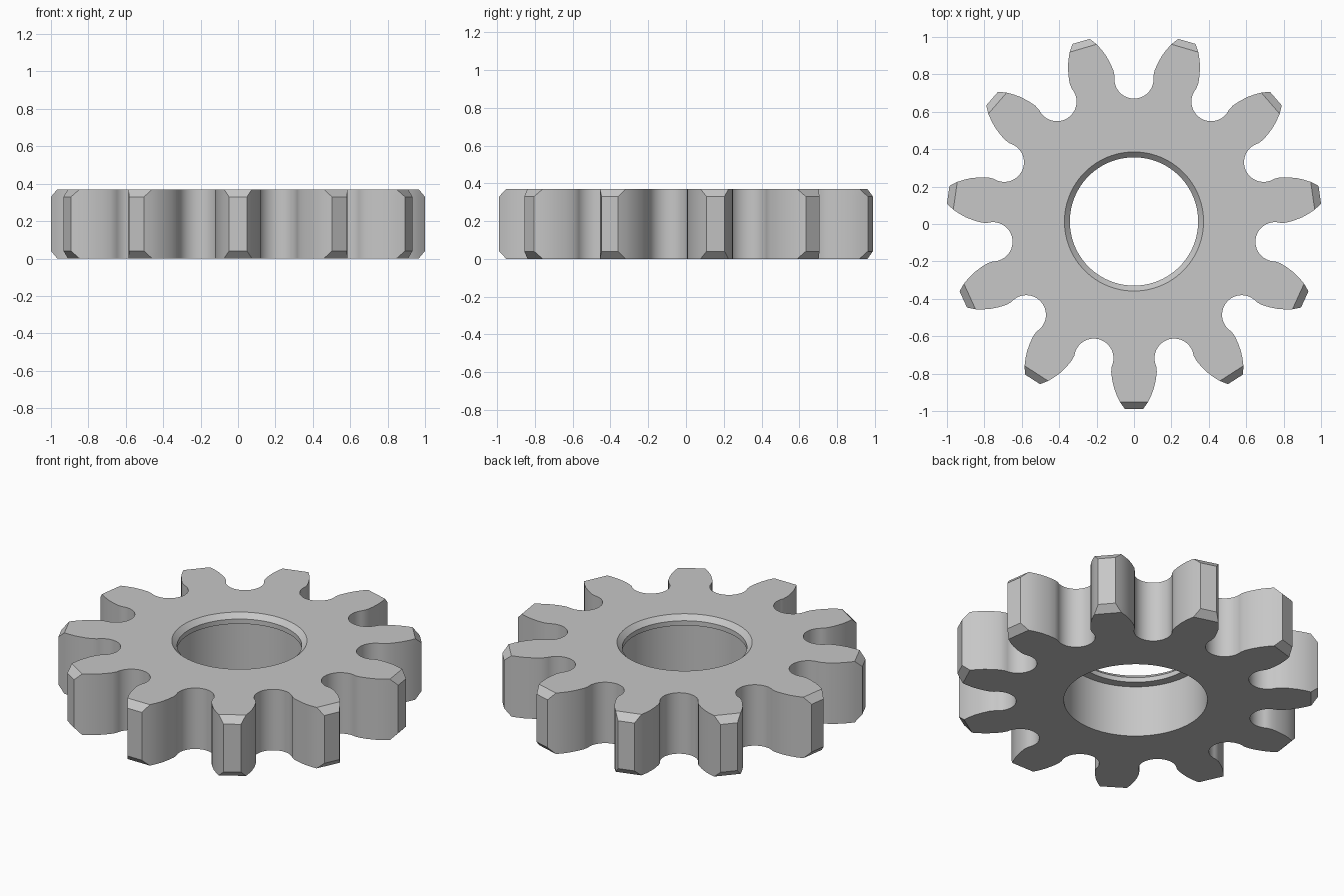
import bpy
import bmesh
from math import sin, cos, pi, radians

if "Cube" in bpy.data.objects:
    bpy.data.objects.remove(bpy.data.objects["Cube"])

TEETH = 11
HEIGHT = 0.37
CHAMFER = 0.04
CENTRE_Y = 0.0135
HOLE_SEGMENTS = 96

# Half a tooth as (half width, radius), from tip to the undercut
TIP, SHOULDER = (0.048, 1.0034), (0.075, 0.9655)
flank = [SHOULDER, (0.092, 0.93), (0.106, 0.893), (0.117, 0.845), (0.122, 0.805)]

# Round root between two teeth
half_pitch = pi / TEETH
root_r = 0.105
root_x, root_y = 0.762 * sin(half_pitch), 0.762 * cos(half_pitch)
start, end = radians(-205), -pi / 2 - half_pitch
STEPS = 14
root = []
for i in range(STEPS + 1):
    a = start + (end - start) * i / STEPS
    root.append((root_x + root_r * cos(a), root_y + root_r * sin(a)))


def gear_outline(tip):
    """Points around the whole gear, with the given tip corner."""
    half = [tip] + flank + root
    tooth = [(-w, r) for w, r in reversed(half[:-1])] + half
    points = []
    for k in range(TEETH):
        a = -pi / 2 + 2 * pi * k / TEETH
        for w, r in tooth:
            points.append((r * cos(a) - w * sin(a), r * sin(a) + w * cos(a)))
    return points


def circle(r):
    return [(r * cos(2 * pi * i / HOLE_SEGMENTS), r * sin(2 * pi * i / HOLE_SEGMENTS))
            for i in range(HOLE_SEGMENTS)]


def loft(bm, layers):
    """Join stacked closed loops of (points, z) with quads."""
    rings = [[bm.verts.new((x, y + CENTRE_Y, z)) for x, y in pts] for pts, z in layers]
    for low, high in zip(rings, rings[1:]):
        n = len(low)
        for i in range(n):
            j = (i + 1) % n
            bm.faces.new((low[i], low[j], high[j], high[i]))


bm = bmesh.new()

# Toothed wall, with the tips bevelled at top and bottom
full, cut = gear_outline(TIP), gear_outline(SHOULDER)
loft(bm, [(cut, 0), (full, CHAMFER), (full, HEIGHT - CHAMFER), (cut, HEIGHT)])

# Stepped bore: wide bore, ledge, narrow lip, bevelled rim
bore = [(0.395, 0), (0.395, 0.312), (0.343, 0.312), (0.343, 0.341), (0.372, HEIGHT)]
loft(bm, [(circle(r), z) for r, z in bore])
bmesh.ops.remove_doubles(bm, verts=bm.verts[:], dist=0.0005)

# Flat bottom and top faces
for z in (0, HEIGHT):
    edges = [e for e in bm.edges
             if e.is_boundary and all(abs(v.co.z - z) < 1e-4 for v in e.verts)]
    bmesh.ops.triangle_fill(bm, use_beauty=True, use_dissolve=False,
                            edges=edges, normal=(0, 0, 1))
bmesh.ops.recalc_face_normals(bm, faces=bm.faces[:])

mesh = bpy.data.meshes.new("gear_wheel")
bm.to_mesh(mesh)
bm.free()
gear = bpy.data.objects.new("gear_wheel", mesh)
bpy.context.collection.objects.link(gear)

# Grey metal
colour = (0.57, 0.57, 0.57, 1)
metal = bpy.data.materials.new("light_grey")
metal.use_nodes = True
metal.diffuse_color = colour
metal.node_tree.nodes["Principled BSDF"].inputs["Base Color"].default_value = colour
mesh.materials.append(metal)

bpy.ops.object.select_all(action="DESELECT")
gear.select_set(True)
bpy.context.view_layer.objects.active = gear
bpy.ops.object.shade_smooth_by_angle(angle=radians(28))
